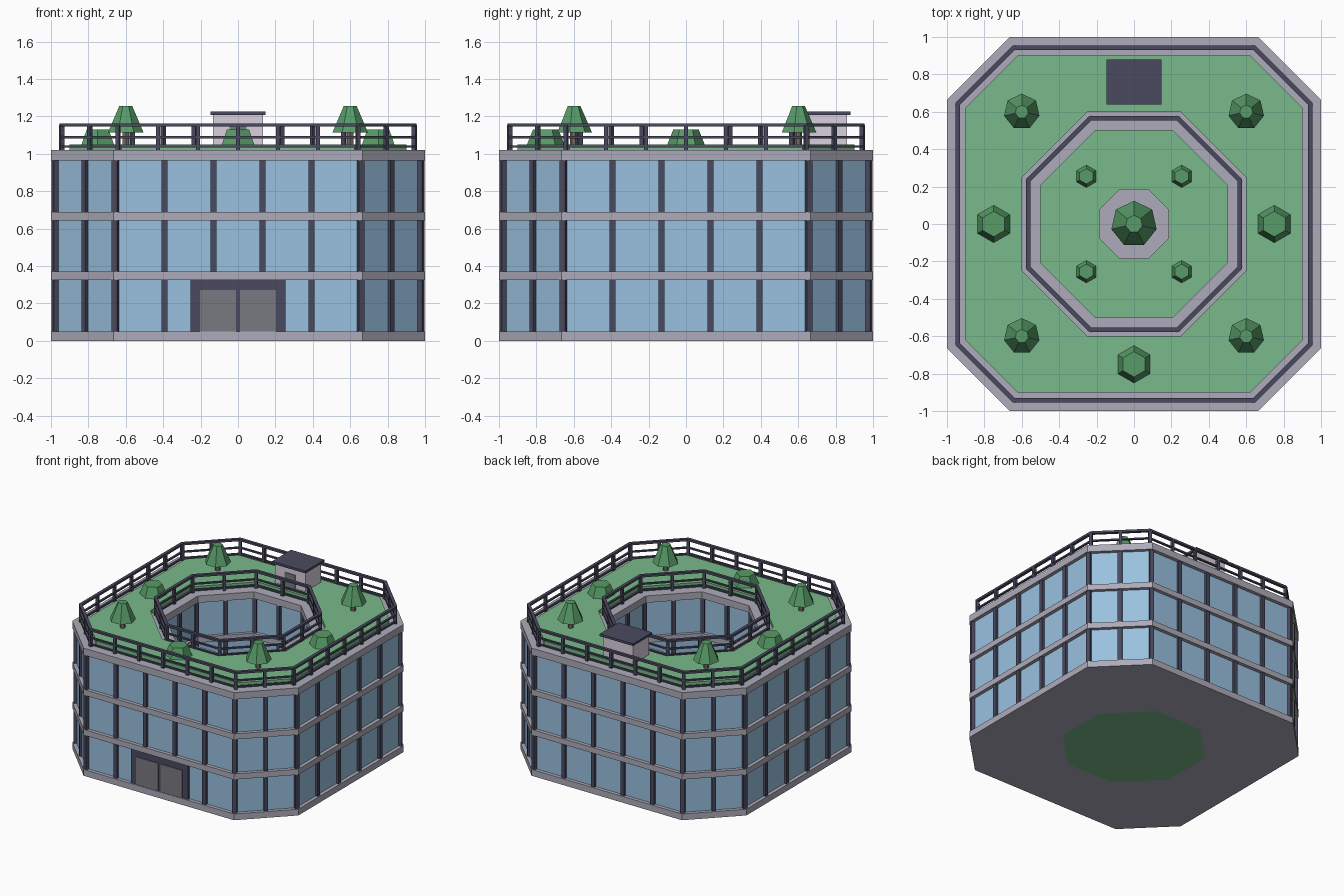
import bpy, bmesh, math
from mathutils import Vector, Matrix

if "Cube" in bpy.data.objects:
    bpy.data.objects.remove(bpy.data.objects["Cube"])


def material(name, rgb):
    m = bpy.data.materials.new(name)
    m.diffuse_color = (*rgb, 1)
    m.use_nodes = True
    m.node_tree.nodes["Principled BSDF"].inputs["Base Color"].default_value = m.diffuse_color
    return m


CONCRETE = material("concrete", (0.42, 0.41, 0.49))
GLASS = material("blue glass", (0.32, 0.53, 0.74))
METAL = material("dark metal", (0.068, 0.068, 0.115))
GRASS = material("grass", (0.19, 0.49, 0.26))
LEAF = material("leaf green", (0.095, 0.33, 0.135))
DOOR = material("door grey", (0.19, 0.19, 0.22))
PLASTER = material("pale plaster", (0.70, 0.64, 0.73))
BARK = material("bark", (0.20, 0.15, 0.13))
T = math.tan(math.pi / 8)


def finish(bm, name, mat):
    bmesh.ops.recalc_face_normals(bm, faces=bm.faces)
    me = bpy.data.meshes.new(name)
    bm.to_mesh(me)
    bm.free()
    me.materials.append(mat)
    ob = bpy.data.objects.new(name, me)
    bpy.context.collection.objects.link(ob)
    return ob


def octagon(h, outer):
    """Corner points of an octagon with half-width h."""
    c = 0.665 - T * (1 - h) if outer else T * h
    return [(h, -c), (h, c), (c, h), (-c, h), (-h, c), (-h, -c), (-c, -h), (c, -h)]


def ring(name, out, inn, z0, z1, mat):
    """Octagonal ring between two outlines."""
    bm = bmesh.new()
    loops = [[bm.verts.new((x, y, z)) for x, y in pts]
             for pts, z in ((out, z0), (out, z1), (inn, z1), (inn, z0))]
    for k in range(4):
        a, b = loops[k], loops[(k + 1) % 4]
        for i in range(8):
            j = (i + 1) % 8
            bm.faces.new((a[i], a[j], b[j], b[i]))
    return finish(bm, name, mat)


def prism(name, pts, z0, z1, mat):
    bm = bmesh.new()
    f = bm.faces.new([bm.verts.new((x, y, z0)) for x, y in pts])
    top = bmesh.ops.extrude_face_region(bm, geom=[f], use_keep_orig=True)
    vs = [v for v in top["geom"] if isinstance(v, bmesh.types.BMVert)]
    bmesh.ops.translate(bm, verts=vs, vec=(0, 0, z1 - z0))
    return finish(bm, name, mat)


def add_box(bm, centre, size, angle=0):
    m = Matrix.Translation(centre) @ Matrix.Rotation(angle, 4, 'Z') @ Matrix.Diagonal((*size, 1))
    bmesh.ops.create_cube(bm, size=1, matrix=m)


def box(name, x0, x1, y0, y1, z0, z1, mat):
    bm = bmesh.new()
    add_box(bm, ((x0 + x1) / 2, (y0 + y1) / 2, (z0 + z1) / 2), (x1 - x0, y1 - y0, z1 - z0))
    return finish(bm, name, mat)


def posts(bm, pts, long_n, short_n, size, z0, z1):
    """Posts spread along each side of an octagon."""
    for i in range(8):
        a, b = Vector(pts[i]), Vector(pts[(i + 1) % 8])
        ang = math.atan2(b.y - a.y, b.x - a.x)
        n = long_n if i % 2 == 0 else short_n
        for k in range(n):
            p = a.lerp(b, k / n)
            add_box(bm, (p.x, p.y, (z0 + z1) / 2), (size, size, z1 - z0),
                    ang - math.pi / 8 if k == 0 else ang)


def cone(name, x, y, z, r1, r2, h, n, mat):
    bm = bmesh.new()
    bmesh.ops.create_cone(bm, cap_ends=True, segments=n, radius1=r1, radius2=r2, depth=h,
                          matrix=Matrix.Translation((x, y, z + h / 2)))
    return finish(bm, name, mat)


def tree(x, y, z, s):
    cone("tree_trunk", x, y, z, 0.02 * s, 0.02 * s, 0.08 * s, 6, BARK)
    cone("tree_crown", x, y, z + 0.065 * s, 0.097 * s, 0.036 * s, 0.14 * s, 7, LEAF)


def bush(x, y, z, s):
    cone("bush", x, y, z, 0.1 * s, 0.068 * s, 0.08 * s, 6, LEAF)


# Floor slabs and glass storeys
levels = [(0, 0.05), (0.325, 0.37), (0.645, 0.69), (0.965, 1.02)]
for z0, z1 in levels:
    ring("floor_slab", octagon(1, True), octagon(0.5, False), z0, z1, CONCRETE)
for low, high in zip(levels, levels[1:]):
    z0, z1 = low[1], high[0]
    ring("glass_storey", octagon(0.972, True), octagon(0.525, False), z0, z1, GLASS)
    bm = bmesh.new()
    posts(bm, octagon(0.975, True), 5, 2, 0.032, z0, z1)
    posts(bm, octagon(0.52, False), 2, 2, 0.03, z0, z1)
    finish(bm, "window_mullions", METAL)

# Roof lawn and courtyard
ring("roof_lawn", octagon(0.9, True), octagon(0.6, False), 1.02, 1.05, GRASS)
prism("courtyard_lawn", octagon(0.5, False), 0.0, 0.04, GRASS)
prism("courtyard_paving", octagon(0.187, False), 0.04, 0.06, CONCRETE)

# Railings around both roof edges
for h, outer, n in ((0.943, True, 6), (0.565, False, 2)):
    for z in (1.033, 1.083, 1.145):
        w = 0.012 if z > 1.1 else 0.008
        ring("railing_bar", octagon(h + w, outer), octagon(h - w, outer), z, z + w * 1.4, METAL)
    bm = bmesh.new()
    posts(bm, octagon(h, outer), n, 2, 0.022, 1.02, 1.155)
    finish(bm, "railing_posts", METAL)

# Entrance with double doors
box("entrance_frame", -0.253, 0.253, -0.99, -0.95, 0.05, 0.326, METAL)
for s in (-1, 1):
    xs = sorted((s * 0.01, s * 0.203))
    box("entrance_door", *xs, -0.996, -0.988, 0.05, 0.272, DOOR)

# Roof access hut
box("hut_walls", -0.133, 0.133, 0.66, 0.86, 1.05, 1.21, PLASTER)
box("hut_roof", -0.148, 0.148, 0.64, 0.88, 1.208, 1.226, METAL)
box("hut_door", -0.045, 0.045, 0.653, 0.661, 1.05, 1.16, DOOR)

# Planting
for sx in (-1, 1):
    for sy in (-1, 1):
        tree(sx * 0.6, sy * 0.6, 1.05, 1)
        bush(sx * 0.255, sy * 0.255, 0.04, 0.6)
    bush(sx * 0.75, 0, 1.05, 1)
bush(0, -0.75, 1.05, 1)
tree(0, 0, 0.06, 1.28)
